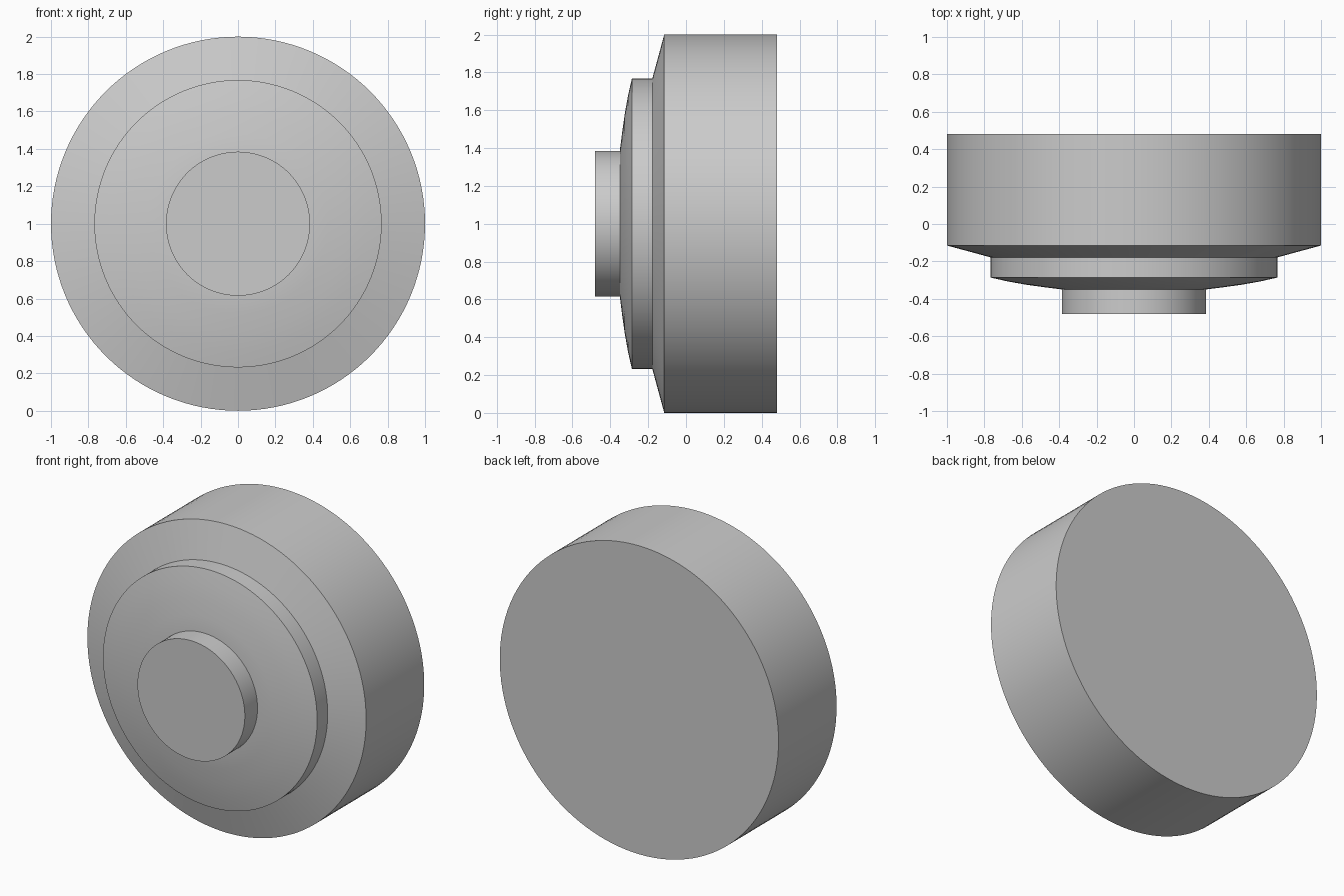
import bpy
import bmesh
import math
from mathutils import Matrix, Vector

SIDES = 128

cube = bpy.data.objects.get("Cube")
if cube:
    bpy.data.objects.remove(cube, do_unlink=True)

# Single plain grey material
grey = bpy.data.materials.new("plain grey")
grey.use_nodes = True
grey.diffuse_color = (0.6, 0.6, 0.6, 1)
grey.node_tree.nodes["Principled BSDF"].inputs["Base Color"].default_value = (0.6, 0.6, 0.6, 1)


def turned_part(name, profile):
    """Turn a (radius, y) profile, listed front to back, about the y axis at z = 1."""
    bm = bmesh.new()
    rings = []
    for radius, y in profile:
        ring = bmesh.ops.create_circle(
            bm, segments=SIDES, radius=radius,
            matrix=Matrix.Translation(Vector((0, y, 1))) @ Matrix.Rotation(math.pi / 2, 4, "X"))
        rings.append(ring["verts"])
    for a, b in zip(rings, rings[1:]):
        for i in range(SIDES):
            j = (i + 1) % SIDES
            bm.faces.new((a[i], a[j], b[j], b[i]))
    bm.faces.new(rings[0])
    bm.faces.new(rings[-1])
    bmesh.ops.recalc_face_normals(bm, faces=bm.faces)
    mesh = bpy.data.meshes.new(name)
    bm.to_mesh(mesh)
    bm.free()
    mesh.materials.append(grey)
    obj = bpy.data.objects.new(name, mesh)
    bpy.context.collection.objects.link(obj)
    bpy.ops.object.select_all(action="DESELECT")
    obj.select_set(True)
    bpy.context.view_layer.objects.active = obj
    bpy.ops.object.shade_smooth_by_angle(angle=math.radians(12))
    return obj


# Wide drum with a sloped front shoulder
turned_part("drum_body", [(0.768, -0.178), (1.0, -0.115), (1.0, 0.48)])

# Stepped disc with a gently domed front
turned_part("domed_step", [(0.385, -0.35), (0.48, -0.338), (0.58, -0.324), (0.68, -0.306),
                           (0.768, -0.286), (0.768, -0.17)])

# Flat round button in the middle
turned_part("front_button", [(0.385, -0.48), (0.385, -0.34)])
